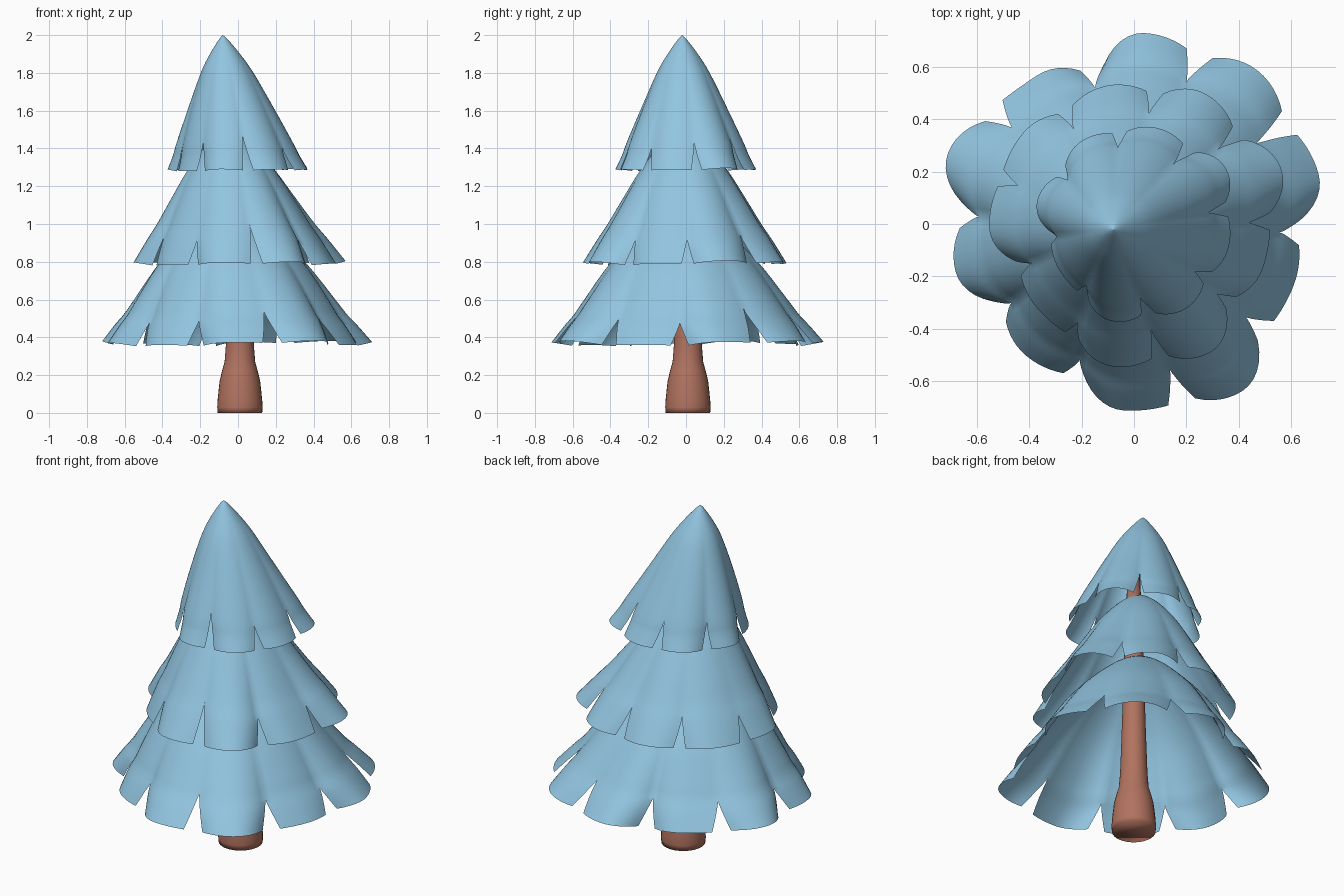
import bpy, bmesh, math

if "Cube" in bpy.data.objects:
    bpy.data.objects.remove(bpy.data.objects["Cube"])

def material(name, col):
    m = bpy.data.materials.new(name)
    m.diffuse_color = (*col, 1)
    m.use_nodes = True
    m.node_tree.nodes["Principled BSDF"].inputs["Base Color"].default_value = m.diffuse_color
    return m

BLUE = material("frosty blue", (0.29, 0.56, 0.75))
BROWN = material("trunk brown", (0.44, 0.17, 0.115))

def finish(bm, name, mat, angle):
    bm.normal_update()
    me = bpy.data.meshes.new(name)
    bm.to_mesh(me)
    bm.free()
    ob = bpy.data.objects.new(name, me)
    bpy.context.collection.objects.link(ob)
    me.materials.append(mat)
    bpy.ops.object.select_all(action='DESELECT')
    ob.select_set(True)
    bpy.context.view_layer.objects.active = ob
    bpy.ops.object.shade_smooth_by_angle(angle=math.radians(angle))
    return ob

def smooth_profile(pts, sub=4):
    """Catmull-Rom through (radius, z) points."""
    out = []
    for i in range(len(pts) - 1):
        p0, p1 = pts[max(i - 1, 0)], pts[i]
        p2, p3 = pts[i + 1], pts[min(i + 2, len(pts) - 1)]
        for j in range(sub):
            t = j / sub
            out.append(tuple(0.5 * (2 * b + (c - a) * t + (2 * a - 5 * b + 4 * c - d) * t * t
                                    + (3 * b - a - 3 * c + d) * t ** 3)
                             for a, b, c, d in zip(p0, p1, p2, p3)))
    out.append(pts[-1])
    return out

# Foliage tier: leaning cone shell whose rim is cut into petals by V notches.
# notch_r / petal_r: rim radius at each notch and petal middle; tips: notch top heights
def tier(name, pts, phase, notch_r, petal_r, tips, apex, gap):
    prof = smooth_profile(pts)
    ztop = pts[0][1]
    rim, zrim = pts[-1]
    petals, cols = len(notch_r), 12
    step = 2 * math.pi / petals
    bm = bmesh.new()
    for k in range(petals):
        rows = []
        for r, z in prof:
            s = (ztop - z) / (ztop - zrim)
            row = []
            for j in range(cols + 1):
                v = 2 * j / cols - 1
                n = k if v < 0 else (k + 1) % petals
                w = max(0.0, (tips[n] - z) / (tips[n] - zrim))
                a = math.radians(phase) + step * (k + 0.5 + 0.5 * v * (1 - gap * w))
                off = petal_r[k] + (notch_r[n] - petal_r[k]) * v * v - rim
                rr = r + off * s ** 2
                row.append(bm.verts.new((apex[0] * (1 - s) + rr * math.cos(a),
                                         apex[1] * (1 - s) + rr * math.sin(a),
                                         z + 0.2 * off * s ** 3)))
            rows.append(row)
        for top, low in zip(rows, rows[1:]):
            for j in range(cols):
                # the apex row collapses to one point
                bm.faces.new((top[j], low[j], low[j + 1], top[j + 1]))
    bmesh.ops.remove_doubles(bm, verts=bm.verts, dist=0.0005)
    finish(bm, name, BLUE, 60)

tier("top_foliage",
     [(0, 2.0), (0.025, 1.975), (0.08, 1.9), (0.14, 1.8), (0.233, 1.6), (0.308, 1.43),
      (0.335, 1.36), (0.37, 1.288)], 9,
     [0.36, 0.36, 0.355, 0.345, 0.325, 0.335, 0.35, 0.35],
     [0.41, 0.377, 0.375, 0.38, 0.335, 0.38, 0.379, 0.372],
     [1.42, 1.44, 1.42, 1.42, 1.41, 1.43, 1.455, 1.40], (-0.08, -0.02), 0.2)
tier("middle_foliage",
     [(0, 1.5), (0.06, 1.47), (0.14, 1.4), (0.235, 1.28), (0.33, 1.13), (0.41, 1.0),
      (0.465, 0.92), (0.545, 0.795)], 1,
     [0.52, 0.53, 0.51, 0.51, 0.54, 0.475, 0.49, 0.52, 0.48],
     [0.60, 0.567, 0.538, 0.548, 0.553, 0.49, 0.55, 0.57, 0.52],
     [0.92, 0.93, 0.93, 0.93, 0.92, 0.93, 0.91, 0.98, 0.92], (-0.05, -0.015), 0.18)
tier("bottom_foliage",
     [(0, 1.11), (0.07, 1.085), (0.19, 1.0), (0.385, 0.8), (0.53, 0.6), (0.585, 0.52),
      (0.64, 0.455), (0.705, 0.371)], -3,
     [0.635, 0.71, 0.70, 0.62, 0.69, 0.665, 0.615, 0.63, 0.705, 0.65],
     [0.73, 0.752, 0.73, 0.677, 0.76, 0.705, 0.65, 0.713, 0.76, 0.653],
     [0.48, 0.54, 0.51, 0.5, 0.5, 0.48, 0.48, 0.49, 0.53, 0.5], (-0.05, -0.015), 0.24)

# Trunk: flared foot, tapering up inside the foliage
bm = bmesh.new()
N = 32
foot = [(0.118, 0.0), (0.12, 0.03), (0.118, 0.07), (0.107, 0.17), (0.095, 0.22), (0.081, 0.27),
        (0.074, 0.36), (0.066, 0.6), (0.05, 1.15), (0.03, 1.7)]
rings = [[bm.verts.new((0.01 + r * math.cos(2 * math.pi * i / N),
                        0.01 + r * math.sin(2 * math.pi * i / N), z)) for i in range(N)]
         for r, z in foot]
for a, b in zip(rings, rings[1:]):
    for i in range(N):
        bm.faces.new((a[i], a[(i + 1) % N], b[(i + 1) % N], b[i]))
bm.faces.new(rings[0][::-1])
bm.faces.new(rings[-1])
finish(bm, "trunk", BROWN, 100)
